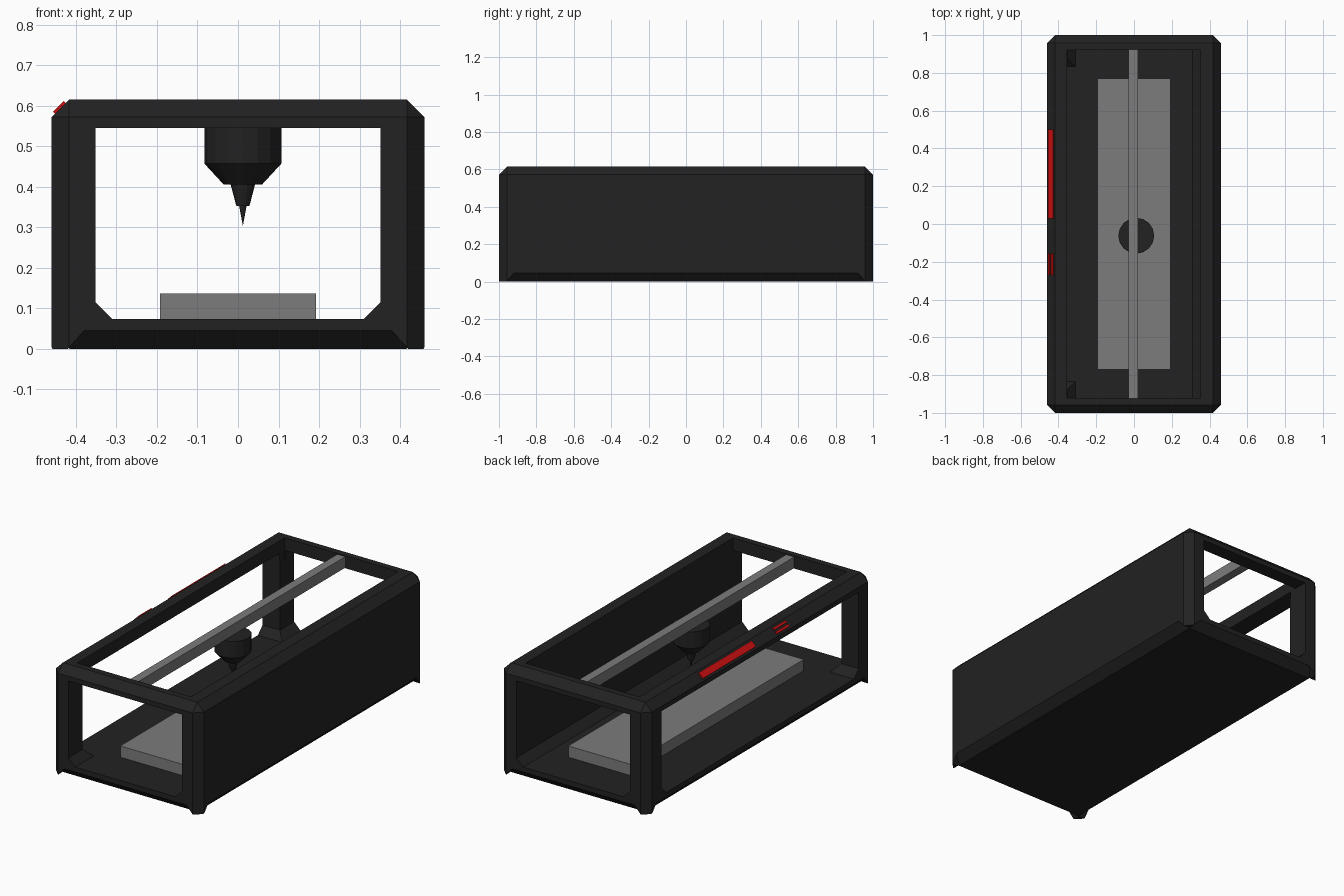
import bpy, bmesh, math
from mathutils import Matrix, Vector

if "Cube" in bpy.data.objects:
    bpy.data.objects.remove(bpy.data.objects["Cube"])


def material(name, rgb):
    m = bpy.data.materials.new(name)
    m.diffuse_color = (*rgb, 1)
    m.use_nodes = True
    m.node_tree.nodes["Principled BSDF"].inputs["Base Color"].default_value = m.diffuse_color
    return m


BLACK = material("black_paint", (0.016, 0.016, 0.016))
GREY = material("grey_metal", (0.2, 0.2, 0.2))
RED = material("red_trim", (0.65, 0.005, 0.005))


def finish(name, bm, mat=None):
    bmesh.ops.recalc_face_normals(bm, faces=bm.faces[:])
    me = bpy.data.meshes.new(name)
    bm.to_mesh(me)
    bm.free()
    ob = bpy.data.objects.new(name, me)
    bpy.context.collection.objects.link(ob)
    if mat:
        me.materials.append(mat)
    return ob


def box_bm(lo, hi):
    bm = bmesh.new()
    bmesh.ops.create_cube(bm, size=1)
    lo, hi = Vector(lo), Vector(hi)
    for v in bm.verts:
        v.co = Vector([(lo[i] + hi[i]) / 2 + v.co[i] * (hi[i] - lo[i]) for i in range(3)])
    return bm


def hull(name, pts):
    bm = bmesh.new()
    for p in pts:
        bm.verts.new(p)
    bmesh.ops.convex_hull(bm, input=bm.verts[:])
    bmesh.ops.dissolve_limit(bm, angle_limit=0.01, verts=bm.verts[:], edges=bm.edges[:])
    return finish(name, bm)


def cut(target, cutter):
    mod = target.modifiers.new("cut", 'BOOLEAN')
    mod.operation, mod.solver, mod.object = 'DIFFERENCE', 'EXACT', cutter
    cutter.hide_render = True
    bpy.context.view_layer.objects.active = target
    bpy.ops.object.modifier_apply(modifier=mod.name)
    bpy.data.objects.remove(cutter)


def window(half, bottom=0.073, top=0.545, c=0.042):
    # opening outline with clipped lower corners
    return [(-half, top), (half, top), (half, bottom + c), (half - c, bottom),
            (-half + c, bottom), (-half, bottom + c)]


# Enclosure: block with chamfered uprights and top edges
bm = box_bm((-0.46, -1, 0), (0.46, 1, 0.615))
edges = [e for e in bm.edges if max(v.co.z for v in e.verts) > 0.1]
bmesh.ops.bevel(bm, geom=edges, offset=0.043, offset_type='OFFSET', segments=1,
                affect='EDGES', profile=0.5)
frame = finish("enclosure_frame", bm, BLACK)

# Openings: front to back tunnel, left window, top hatch
cut(frame, hull("tunnel_cutter", [(x, y, z) for x, z in window(0.352) for y in (-1.2, 1.2)]))
cut(frame, hull("left_cutter", [(x, y, z) for y, z in window(0.875) for x in (-0.6, -0.3)]))
cut(frame, finish("top_cutter", box_bm((-0.355, -0.92, 0.5), (0.352, 0.92, 0.8))))

# Sloped lower edges that leave four small feet
for axis, edge, run in ((1, 1.0, 0.38), (0, 0.46, 0.92)):
    for s in (-1, 1):
        pts = []
        for e in (-1, 1):
            for length, out, z in ((run - 0.045, edge + 0.05, 0.095),
                                   (run + 0.08, edge + 0.05, -0.045),
                                   (run + 0.08, edge - 0.09, -0.045)):
                p = [e * length, s * out] if axis else [s * out, e * length]
                pts.append((*p, z))
        cut(frame, hull("foot_cutter", pts))

# Work bed and overhead rail
finish("work_bed", box_bm((-0.192, -0.77, 0.07), (0.192, 0.77, 0.136)), GREY)
finish("overhead_rail", box_bm((-0.028, -0.92, 0.548), (0.022, 0.92, 0.61)), GREY)

# Spindle: lathed stepped profile ending in a pointed tool
profile = [(0, 0.55), (0.095, 0.55), (0.095, 0.457), (0.047, 0.405), (0.03, 0.405),
           (0.016, 0.352), (0.009, 0.352), (0, 0.303)]
bm = bmesh.new()
vs = [bm.verts.new((r, 0, z)) for r, z in profile]
es = [bm.edges.new(p) for p in zip(vs, vs[1:])]
bmesh.ops.spin(bm, geom=vs + es, cent=(0, 0, 0), axis=(0, 0, 1), angle=math.tau, steps=16)
bmesh.ops.remove_doubles(bm, verts=bm.verts[:], dist=1e-4)
bmesh.ops.translate(bm, verts=bm.verts[:], vec=(0.012, -0.062, 0))
finish("spindle", bm, BLACK)


# Plain red trim on the left top chamfer
def trim(name, y0, y1, width, offset=0.0):
    b = box_bm((offset - width / 2, y0, -0.01), (offset + width / 2, y1, 0.005))
    b.transform(Matrix.Translation((-0.4395, 0, 0.5945)) @ Matrix.Rotation(-math.pi / 4, 4, 'Y'))
    finish(name, b, RED)


trim("trim_strip", 0.03, 0.50, 0.037)
for i, off in enumerate((-0.012, 0.012)):
    trim(f"trim_bar_{i + 1}", -0.27, -0.155, 0.013, off)
